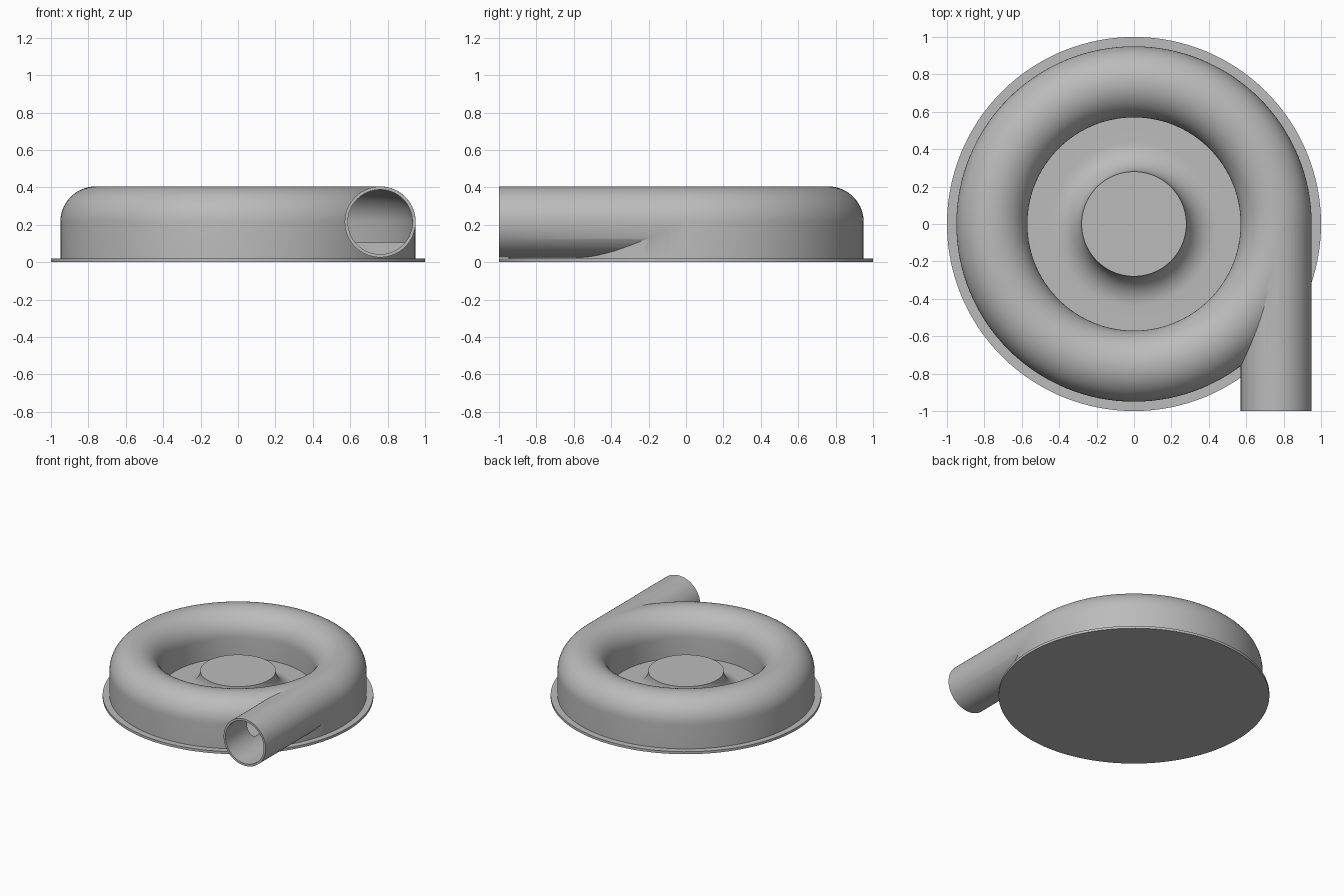
import bpy, bmesh, math
from mathutils import Matrix

cube = bpy.data.objects.get("Cube")
if cube:
    bpy.data.objects.remove(cube, do_unlink=True)

RING, PIPE, MID = 0.76, 0.19, 0.215   # ring radius, pipe radius, pipe centre height
FLANGE, FLOOR, WALL = 0.02, 0.056, 0.017
SEGMENTS = 128

grey = bpy.data.materials.new("plain grey")
grey.use_nodes = True
grey.diffuse_color = (0.5, 0.5, 0.5, 1)
grey.node_tree.nodes["Principled BSDF"].inputs["Base Color"].default_value = (0.5, 0.5, 0.5, 1)


def finish(name, bm):
    bmesh.ops.recalc_face_normals(bm, faces=bm.faces)
    mesh = bpy.data.meshes.new(name)
    bm.to_mesh(mesh)
    bm.free()
    mesh.materials.append(grey)
    obj = bpy.data.objects.new(name, mesh)
    bpy.context.collection.objects.link(obj)
    return obj


def revolve(name, profile, closed=False):
    """Spin an (r, z) profile around the z axis."""
    bm = bmesh.new()
    verts = [bm.verts.new((r, 0, z)) for r, z in profile]
    pairs = list(zip(verts, verts[1:]))
    if closed:
        pairs.append((verts[-1], verts[0]))
    edges = [bm.edges.new(p) for p in pairs]
    bmesh.ops.spin(bm, geom=verts + edges, cent=(0, 0, 0), axis=(0, 0, 1),
                   angle=math.tau, steps=SEGMENTS, use_duplicate=False)
    bmesh.ops.remove_doubles(bm, verts=bm.verts, dist=0.0001)
    return finish(name, bm)


def cylinder_y(name, radius, y0, y1):
    """Solid cylinder along y at the outlet position."""
    bm = bmesh.new()
    place = Matrix.Translation((RING, (y0 + y1) / 2, MID)) @ Matrix.Rotation(math.pi / 2, 4, "X")
    bmesh.ops.create_cone(bm, cap_ends=True, segments=96, radius1=radius,
                          radius2=radius, depth=y1 - y0, matrix=place)
    return finish(name, bm)


def arc(cx, cz, radius, start, end, steps):
    return [(cx + radius * math.cos(math.radians(start + (end - start) * i / steps)),
             cz + radius * math.sin(math.radians(start + (end - start) * i / steps)))
            for i in range(steps + 1)]


def boolean(target, other, operation):
    mod = target.modifiers.new(operation.lower(), "BOOLEAN")
    mod.operation = operation
    mod.solver = "EXACT"
    mod.object = other
    bpy.context.view_layer.objects.active = target
    bpy.ops.object.modifier_apply(modifier=mod.name)
    bpy.data.objects.remove(other, do_unlink=True)


# Housing: flange, rounded ring, sunken floor and flared hub in one profile
hub_r, fillet = 0.28, MID - FLOOR
profile = [(0, 0), (1, 0), (1, FLANGE), (RING + PIPE, FLANGE)]
profile += arc(RING, MID, PIPE, 0, 180, 28)
profile += [(RING - PIPE, FLOOR)]
profile += arc(hub_r + fillet, MID, fillet, 270, 180, 14)
profile += [(0, MID)]
housing = revolve("scroll_housing", profile)

# Outlet pipe leaving the ring toward the front
boolean(housing, cylinder_y("outlet_pipe", PIPE - 0.0005, -1, 0.003), "UNION")

# Hollow ring channel and pipe bore
inner = PIPE - WALL
channel = [(RING + inner, 0.105)] + arc(RING, MID, inner, 0, 180, 28) + [(RING - inner, 0.105)]
boolean(housing, revolve("channel_cutter", channel, closed=True), "DIFFERENCE")
boolean(housing, cylinder_y("bore_cutter", inner - 0.0005, -1.1, 0.002), "DIFFERENCE")

# Smooth curves, sharp edges
bpy.ops.object.select_all(action="DESELECT")
housing.select_set(True)
bpy.context.view_layer.objects.active = housing
bpy.ops.object.shade_smooth_by_angle(angle=math.radians(30))
